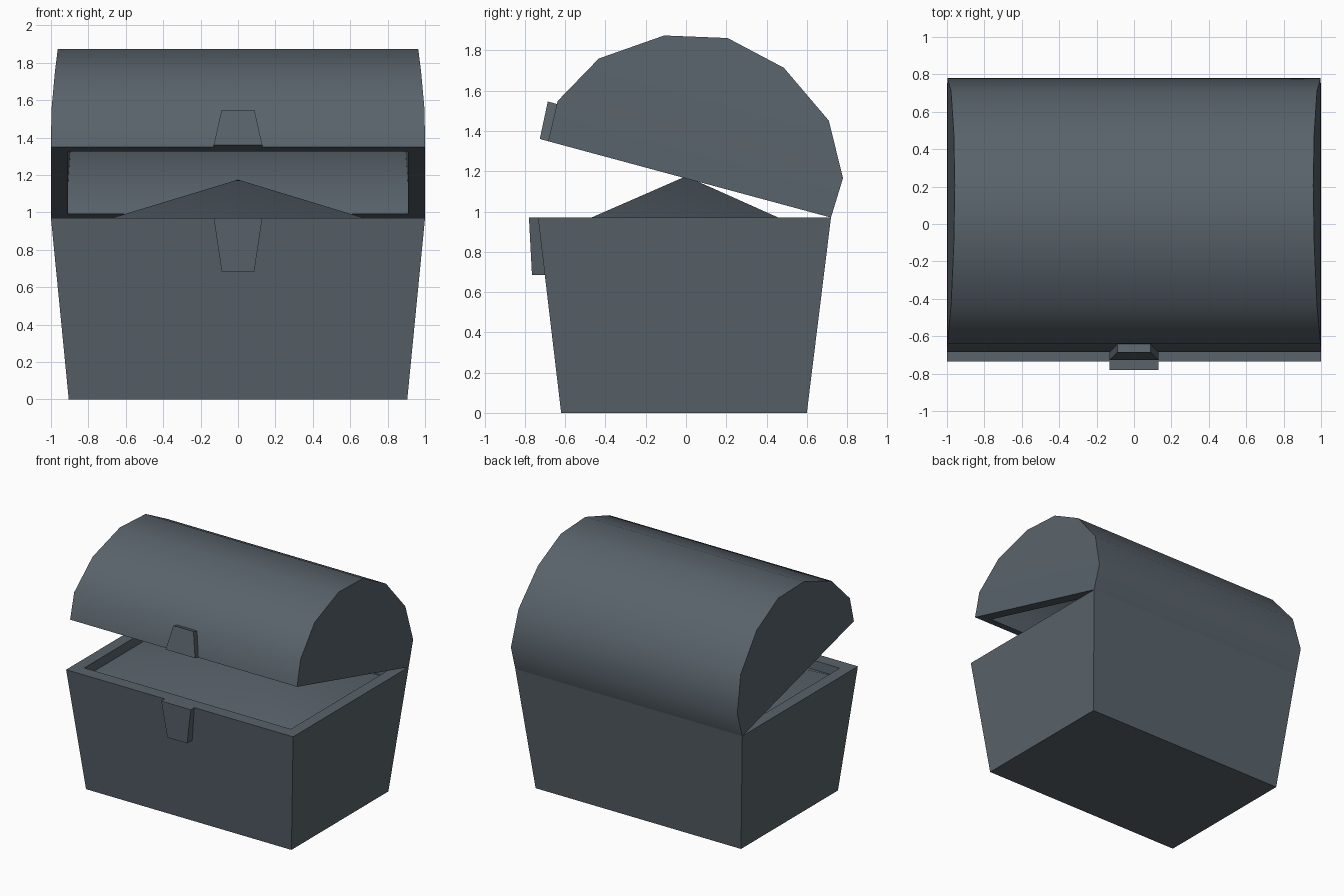
import bpy
import bmesh
import math

cube = bpy.data.objects.get("Cube")
if cube:
    bpy.data.objects.remove(cube, do_unlink=True)

# Single slate colour
slate = bpy.data.materials.new("dark slate")
slate.use_nodes = True
colour = (0.10, 0.125, 0.147, 1.0)
slate.diffuse_color = colour
slate.node_tree.nodes["Principled BSDF"].inputs["Base Color"].default_value = colour


def stack(name, levels):
    """Skin a series of rectangles (half width, front y, back y, z)."""
    bm = bmesh.new()
    rings = []
    for w, front, back, z in levels:
        corners = [(-w, front, z), (w, front, z), (w, back, z), (-w, back, z)]
        rings.append([bm.verts.new(c) for c in corners])
    for a, b in zip(rings, rings[1:]):
        for i in range(4):
            j = (i + 1) % 4
            bm.faces.new((a[i], a[j], b[j], b[i]))
    # Cap the ends unless they close to a ridge or a point
    for ring, level in ((rings[0], levels[0]), (rings[-1], levels[-1])):
        if level[2] - level[1] > 0.001:
            bm.faces.new(ring)
    bmesh.ops.remove_doubles(bm, verts=bm.verts, dist=0.0001)
    bmesh.ops.recalc_face_normals(bm, faces=bm.faces)
    mesh = bpy.data.meshes.new(name)
    bm.to_mesh(mesh)
    bm.free()
    mesh.materials.append(slate)
    obj = bpy.data.objects.new(name, mesh)
    bpy.context.collection.objects.link(obj)
    bpy.ops.object.select_all(action="DESELECT")
    obj.select_set(True)
    bpy.context.view_layer.objects.active = obj
    bpy.ops.object.shade_smooth_by_angle(angle=math.radians(40))
    return obj


# Tapered box with a thick rim and a peaked heap filling it
stack("chest_body", [
    (0.905, -0.62, 0.60, 0),
    (1.0, -0.735, 0.72, 0.97),
    (0.91, -0.635, 0.62, 0.97),
    (0.905, -0.63, 0.615, 0.90),
    (0, 0, 0, 1.175),
])

# Hollow arched lid, modelled closed with its hinge at the origin
arch = [(0.7275, 0), (0.734, 0.205), (0.5915, 0.462), (0.308, 0.657), (0, 0.727)]
centre = -0.7275


def arch_levels(scale, width):
    return [(width * (1 - 0.075 * max(0, h - 0.17)),
             centre - r * scale, centre + r * scale, h * scale)
            for r, h in arch]


inner = arch_levels(0.88, 0.91)
outer = arch_levels(1, 1)
lid = stack("lid", inner[::-1] + outer)

# Clasp halves
lid_clasp = stack("lid_clasp", [
    (0.13, -1.498, -1.44, 0),
    (0.088, -1.508, -1.44, 0.19),
])
stack("body_clasp", [
    (0.087, -0.765, -0.69, 0.685),
    (0.13, -0.78, -0.72, 0.97),
])

# Swing the lid open on the back edge
for part in (lid, lid_clasp):
    part.location = (0, 0.72, 0.97)
    part.rotation_euler.x = math.radians(-15.1)
